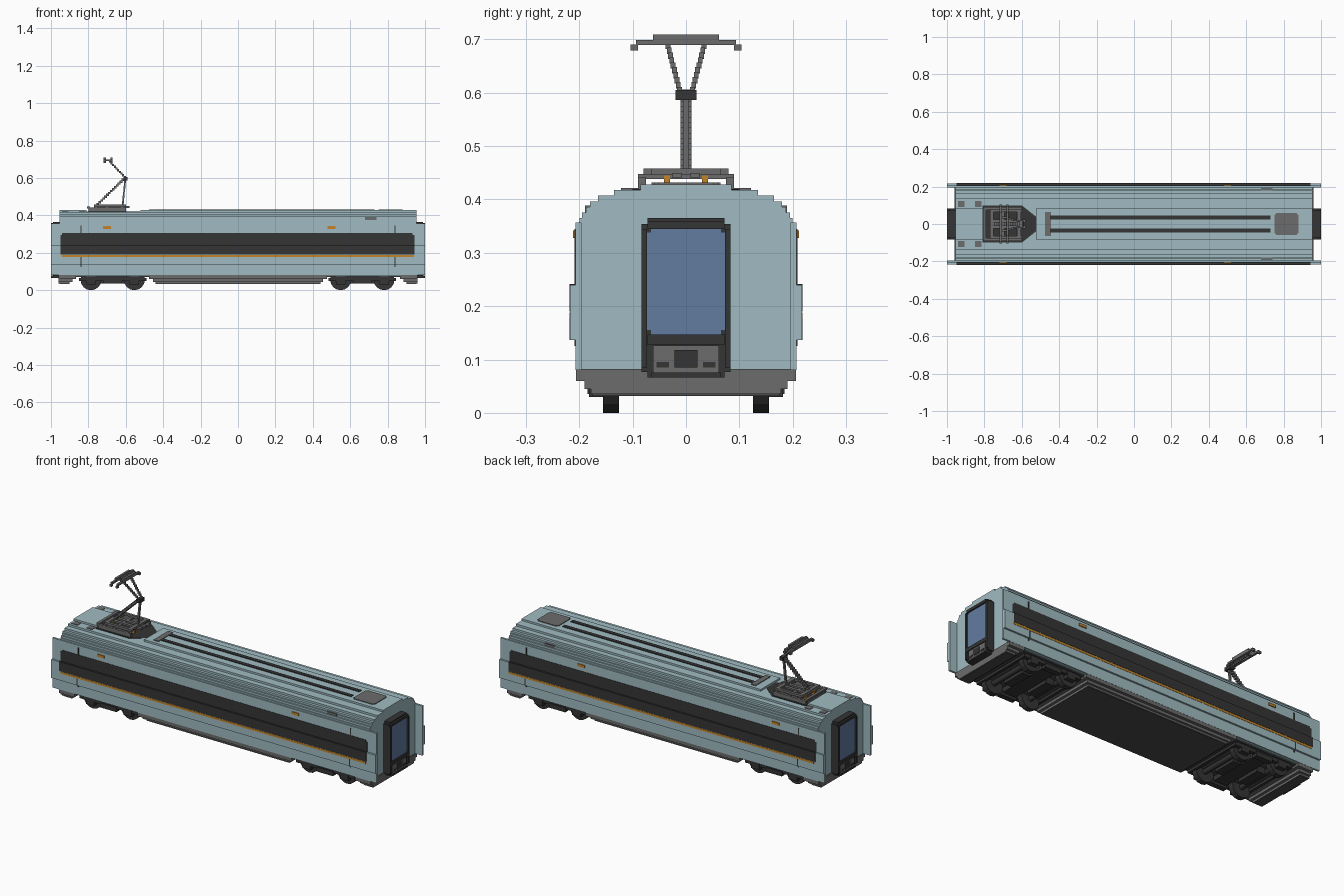
import bpy, bmesh
from math import pi
from mathutils import Vector, Matrix

old = bpy.data.objects.get("Cube")
if old:
    bpy.data.objects.remove(old, do_unlink=True)


def material(name, rgb):
    m = bpy.data.materials.new(name)
    m.use_nodes = True
    m.diffuse_color = (*rgb, 1)
    m.node_tree.nodes["Principled BSDF"].inputs["Base Color"].default_value = (*rgb, 1)
    return m


BLUE = material("pale blue paint", (0.35, 0.50, 0.54))
DARK = material("charcoal", (0.035, 0.035, 0.035))
GREY = material("mid grey", (0.15, 0.15, 0.15))
UNDER = material("underside grey", (0.07, 0.07, 0.07))
ORANGE = material("orange", (0.55, 0.23, 0.02))
GLASS = material("blue glass", (0.12, 0.20, 0.35))


def finish(name, bm, mat):
    bmesh.ops.recalc_face_normals(bm, faces=bm.faces)
    me = bpy.data.meshes.new(name)
    bm.to_mesh(me)
    bm.free()
    me.materials.append(mat)
    ob = bpy.data.objects.new(name, me)
    bpy.context.collection.objects.link(ob)
    return ob


def add_box(bm, x, y, z):
    size = [b - a for a, b in (x, y, z)]
    mid = [(a + b) / 2 for a, b in (x, y, z)]
    mat = Matrix.Translation(mid) @ Matrix.Diagonal((*size, 1))
    bmesh.ops.create_cube(bm, size=1, matrix=mat)


def boxes(name, mat, *items):
    bm = bmesh.new()
    for item in items:
        add_box(bm, *item)
    return finish(name, bm, mat)


def prism(name, pts, axis, a, b, mat):
    """Extrude a 2D outline along an axis; the other axes keep their order."""
    bm = bmesh.new()
    def place(p, t):
        v = list(p)
        v.insert("xyz".index(axis), t)
        return v
    face = bm.faces.new([bm.verts.new(place(p, a)) for p in pts])
    moved = bmesh.ops.extrude_face_region(bm, geom=[face])["geom"]
    shift = Vector(place((0, 0), b - a))
    bmesh.ops.translate(bm, vec=shift, verts=[g for g in moved if isinstance(g, bmesh.types.BMVert)])
    return finish(name, bm, mat)


def stair(steps):
    """Turn (half width, top height) steps into a symmetric stepped outline."""
    half, low = [], steps[0][1]
    for w, top in steps[1:]:
        half += [(w, low), (w, top)]
        low = top
    return half + [(-w, z) for w, z in reversed(half)]


def notched(w0, w1, z0, z1, c):
    """Rectangle with square-stepped corners."""
    return [(w0 + c, z0), (w1 - c, z0), (w1 - c, z0 + c), (w1, z0 + c), (w1, z1 - c), (w1 - c, z1 - c),
            (w1 - c, z1), (w0 + c, z1), (w0 + c, z1 - c), (w0, z1 - c), (w0, z0 + c), (w0 + c, z0 + c)]


def sym(s, a, b):
    return tuple(sorted((s * a, s * b)))


# Main shell with stepped roof shoulders
END = 0.955
prism("body_shell", stair([(0, .075), (.2, .365), (.195, .376), (.187, .386), (.18, .396),
                           (.165, .407), (.135, .418)]), "x", -END, END, BLUE)
boxes("roof_crown", BLUE, ((-END, -.81), (-.085, .085), (.415, .428)),
      ((-.52, END), (-.085, .085), (.415, .428)))
boxes("floor_plate", UNDER, ((-END, END), (-.19, .19), (.07, .076)))

# Side walls, window bands and stripes, overhanging the body ends
for s, side in ((1, "left"), (-1, "right")):
    boxes(side + "_wall", BLUE, ((-1, 1), sym(s, .196, .207), (.08, .357)),
          ((-1, 1), sym(s, .205, .217), (.137, .24)))
    prism(side + "_upper_window_band", [(-.95, .235), (.943, .235), (.943, .296), (.933, .296),
          (.933, .305), (-.94, .305), (-.94, .296), (-.95, .296)], "y", s * .204, s * .2085, DARK)
    boxes(side + "_lower_window_band", DARK, ((-.95, .943), sym(s, .207, .2185), (.19, .2415)))
    boxes(side + "_orange_stripe", ORANGE, ((-.94, .94), sym(s, .214, .2185), (.177, .188)))
    boxes(side + "_door_seams", DARK,
          *[((x - .003, x + .003), sym(s, .204, .2085), z) for x in (-.84, .84)
            for z in ((.305, .345), (.125, .137))],
          *[((x - .003, x + .003), sym(s, .213, .2185), (.137, .177)) for x in (-.84, .84)])
    boxes(side + "_marker_lamps", ORANGE,
          *[((x - .022, x + .022), sym(s, .202, .212), (.328, .342)) for x in (-.7, .5)])
    boxes(side + "_roof_vent", GREY, ((.68, .74), sym(s, .178, .189), (.376, .389)))

# Stepped skirts between and beyond the bogies
LAYERS = [(.178, .035, .045, .44), (.19, .045, .06, .455), (.206, .06, .082, .475)]
skirt = []
for w, z0, z1, reach in LAYERS:
    skirt.append(((-reach, reach), (-w, w), (z0, z1)))
    for s in (1, -1):
        skirt.append((sym(s, 1.34 - reach, .96), (-w, w), (z0, z1)))
boxes("skirts", GREY, *skirt)
boxes("belly_plates", UNDER, ((-.44, .44), (-.175, .175), (.032, .036)),
      *[(sym(s, .9, .955), (-.175, .175), (.032, .036)) for s in (1, -1)])

# Gangways with glazed doors
for s, label in ((1, "front"), (-1, "rear")):
    name = label + "_gangway"
    prism(name, notched(-.083, .083, .066, .365, .011), "x", s * .95, s * .99, DARK)
    boxes(name + "_rim", DARK,
          *[(sym(s, .985, 1), sym(k, .073, .083), (.085, .345)) for k in (1, -1)],
          (sym(s, .985, 1), (-.072, .072), (.345, .36)),
          (sym(s, .985, 1), (-.072, .072), (.127, .147)),
          (sym(s, .985, 1), (-.065, .065), (.066, .076)))
    prism(name + "_window", notched(-.074, .074, .147, .346, .008), "x", s * .986, s * .992, GLASS)
    boxes(name + "_treadplate", GREY, (sym(s, .985, .996), (-.062, .062), (.076, .126)))
    boxes(name + "_coupler", DARK, (sym(s, .99, .999), (-.022, .022), (.085, .118)),
          *[(sym(s, .99, .998), sym(k, .032, .055), (.085, .095)) for k in (1, -1)])

# Bogies
for cx, label in ((-.67, "rear"), (.665, "front")):
    bm = bmesh.new()
    for dx in (-.116, .116):
        for y, r, depth in ((.141, .056, .03), (-.141, .056, .03), (0, .014, .28)):
            mat = Matrix.Translation((cx + dx, y, .056)) @ Matrix.Rotation(pi / 2, 4, "X")
            bmesh.ops.create_cone(bm, cap_ends=True, segments=16, radius1=r, radius2=r,
                                  depth=depth, matrix=mat)
    finish(label + "_wheelsets", bm, DARK)
    frame = [((cx - .04, cx + .04), (-.15, .15), (.045, .072))]
    for k in (1, -1):
        frame += [((cx - .17, cx + .17), sym(k, .16, .18), (.05, .072)),
                  ((cx - .05, cx + .05), sym(k, .155, .185), (.035, .06)),
                  (sym(1, cx + k * .05, cx + k * .1), (-.07, .07), (.035, .07)),
                  (sym(1, cx + k * .165, cx + k * .18), (-.18, .18), (.05, .065))]
        frame += [((cx + d - .025, cx + d + .025), sym(k, .155, .182), (.03, .075))
                  for d in (-.116, .116)]
    boxes(label + "_bogie_frame", DARK, *frame)

# Roof equipment
for s in (1, -1):
    boxes("roof_cable", DARK, ((-.45, .73), sym(s, .025, .046), (.427, .432)))
    boxes("roof_corner_pads", GREY, *[((x, x + .035), sym(s, .09, .122), (.417, .421))
                                      for x in (-.94, -.85)])
boxes("cable_box", GREY, ((-.475, -.445), (-.065, .065), (.427, .432)))
prism("roof_hatch", notched(.75, .88, -.06, .06, .008), "z", .427, .432, GREY)

# Pantograph base
OUTLINE = [(-.81, -.1), (-.6, -.1), (-.525, -.04), (-.525, .04), (-.6, .1), (-.81, .1)]
prism("pantograph_well", OUTLINE, "z", .416, .42, DARK)
boxes("pantograph_insulators", ORANGE,
      *[((x - .009, x + .009), sym(s, .03, .041), (.42, .445)) for x in (-.76, -.62) for s in (1, -1)])
base = [((x - .008, x + .008), (-.09, .09), (.438, .448)) for x in (-.8, -.76, -.7, -.62)]
for s in (1, -1):
    base += [((-.77, -.6), sym(s, .065, .08), (.446, .458)),
             ((-.8, -.6), sym(s, .075, .09), (.418, .442)),
             ((-.77, -.58), sym(s, .008, .025), (.44, .45))]
boxes("pantograph_base", GREY, *base, ((-.77, -.75), (-.07, .07), (.446, .458)),
      ((-.625, -.605), (-.07, .07), (.446, .458)))


# Pantograph arms as stepped bars
def stepped_bar(name, p, q, n, size, mat=GREY):
    p, q = Vector(p), Vector(q)
    bm = bmesh.new()
    for i in range(n):
        c = p.lerp(q, i / (n - 1))
        add_box(bm, *[(v - h / 2, v + h / 2) for v, h in zip(c, size)])
    finish(name, bm, mat)


stepped_bar("lower_arm", (-.76, 0, .45), (-.605, 0, .6), 16, (.014, .02, .012))
stepped_bar("control_rod", (-.617, 0, .45), (-.602, 0, .6), 16, (.009, .012, .012))
boxes("elbow_joint", DARK, ((-.612, -.59), (-.02, .02), (.586, .605)))
for s in (1, -1):
    stepped_bar("upper_arm", (-.605, s * .012, .605), (-.685, s * .034, .688), 10, (.011, .009, .012))

# Collector head
head = [((-.715, -.675), sym(s, .03, .04), (.69, .7)) for s in (1, -1)]
for x in (-.713, -.677):
    head += [((x - .006, x + .006), (-.062, .062), (.695, .709)),
             ((x - .006, x + .006), (-.094, .094), (.689, .699))]
    head += [((x - .006, x + .006), sym(s, .09, .104), (.679, .69)) for s in (1, -1)]
boxes("collector_head", GREY, *head)
